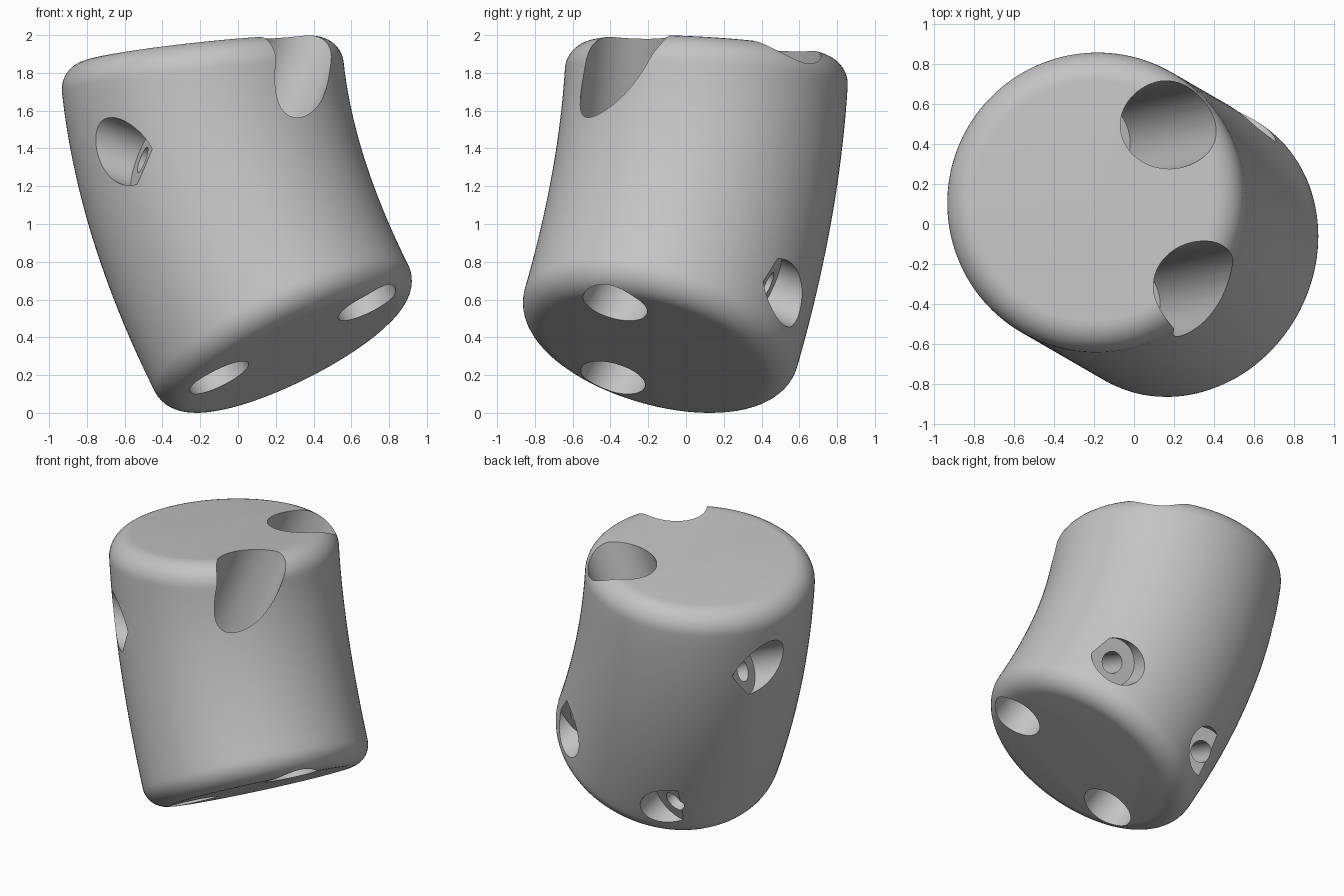
import bpy, bmesh, math
from mathutils import Vector, Matrix

cube = bpy.data.objects.get("Cube")
if cube:
    bpy.data.objects.remove(cube, do_unlink=True)

grey = bpy.data.materials.new("plain grey")
grey.use_nodes = True
colour = (0.55, 0.55, 0.55, 1)
grey.diffuse_color = colour
grey.node_tree.nodes["Principled BSDF"].inputs["Base Color"].default_value = colour

RADIUS, FILLET, SEGS = 0.75, 0.15, 128
LEAN = Vector((-0.866, 0.5, 0))        # direction the body leans
SIDE = Vector((0.5, 0.866, 0))
UP = Vector((0, 0, 1))


def tangent(angle):
    return LEAN * math.sin(angle) + UP * math.cos(angle)


def new_object(name, bm):
    mesh = bpy.data.meshes.new(name)
    bmesh.ops.recalc_face_normals(bm, faces=bm.faces)
    bm.to_mesh(mesh)
    bm.free()
    mesh.materials.append(grey)
    obj = bpy.data.objects.new(name, mesh)
    bpy.context.collection.objects.link(obj)
    return obj


# Axis of the body: a gentle bend between two tilted ends
t0, t1 = tangent(math.radians(30)), tangent(math.radians(7))
p0 = LEAN * -0.265 + UP * 0.45
p1 = LEAN * 0.215 + UP * (2 - FILLET - (RADIUS - FILLET) * math.sin(math.radians(7)))
span = (p1 - p0).length

stations = []                          # centre, tangent, radius
STEPS = 10
for i in range(STEPS + 1):
    a = math.pi / 2 * i / STEPS
    stations.append((p0 - t0 * FILLET * math.cos(a), t0,
                     RADIUS - FILLET * (1 - math.sin(a))))
BENDS = 24
for i in range(1, BENDS):
    t = i / BENDS
    h00, h10 = 2*t**3 - 3*t**2 + 1, t**3 - 2*t**2 + t
    h01, h11 = 3*t**2 - 2*t**3, t**3 - t**2
    centre = p0*h00 + t0*span*h10 + p1*h01 + t1*span*h11
    slope = (6*t*t - 6*t) * (p0 - p1) + span * ((3*t*t - 4*t + 1)*t0 + (3*t*t - 2*t)*t1)
    stations.append((centre, slope.normalized(), RADIUS))
for i in range(STEPS + 1):
    a = math.pi / 2 * i / STEPS
    stations.append((p1 + t1 * FILLET * math.sin(a), t1,
                     RADIUS - FILLET * (1 - math.cos(a))))

# Body: rings swept along the axis, closed by flat ends
bm = bmesh.new()
rings = []
for centre, axis, r in stations:
    across = SIDE.cross(axis).normalized()
    rings.append([bm.verts.new(centre + r * (SIDE * math.cos(a) + across * math.sin(a)))
                  for a in (math.tau * k / SEGS for k in range(SEGS))])
for low, high in zip(rings, rings[1:]):
    for k in range(SEGS):
        n = (k + 1) % SEGS
        bm.faces.new((low[k], low[n], high[n], high[k]))
bm.faces.new(rings[0])
bm.faces.new(rings[-1])
body = new_object("bent_body", bm)


# Drilled holes: cylinder along a direction, between two distances from a point
def drill(point, direction, start, end, radius):
    d = Vector(direction).normalized()
    bm = bmesh.new()
    place = (Matrix.Translation(Vector(point) + d * (start + end) / 2)
             @ d.to_track_quat('Z', 'Y').to_matrix().to_4x4())
    bmesh.ops.create_cone(bm, cap_ends=True, segments=64, radius1=radius, radius2=radius,
                          depth=end - start, matrix=place)
    cutter = new_object("hole_cutter", bm)
    cutter.hide_render = True
    mod = body.modifiers.new("hole", 'BOOLEAN')
    mod.operation, mod.solver, mod.object = 'DIFFERENCE', 'EXACT', cutter
    bpy.ops.object.modifier_apply(modifier=mod.name)
    bpy.data.objects.remove(cutter, do_unlink=True)


bpy.context.view_layer.objects.active = body
body.select_set(True)

# Rod sockets in the top and bottom ends
for mouth in ((0.18, 0.497, 1.94), (0.33, -0.31, 1.97)):
    drill(mouth, (-0.37, -0.08, -0.93), -0.4, 1.1, 0.222)
for mouth in ((-0.10, -0.385, 0.19), (0.68, -0.37, 0.585)):
    drill(mouth, (-0.40, 0.45, 0.80), -0.3, 0.9, 0.172)

# Side pockets with a flat seat and a narrow screw hole
upper = (0.919, 0.195, -0.342)
lower = (-0.19, -0.91, 0.41)
for seat, direction, reach in (((-0.505, -0.46, 1.34), upper, 0.6),
                               ((-0.71, 0.37, 1.34), upper, 0.6),
                               ((0.55, 0.434, 0.677), lower, 0.45),
                               ((-0.21, 0.43, 0.29), lower, 0.45)):
    drill(seat, direction, -0.6, 0, 0.16)
    drill(seat, direction, -0.05, reach, 0.072)

bpy.ops.object.shade_smooth_by_angle(angle=math.radians(30))
